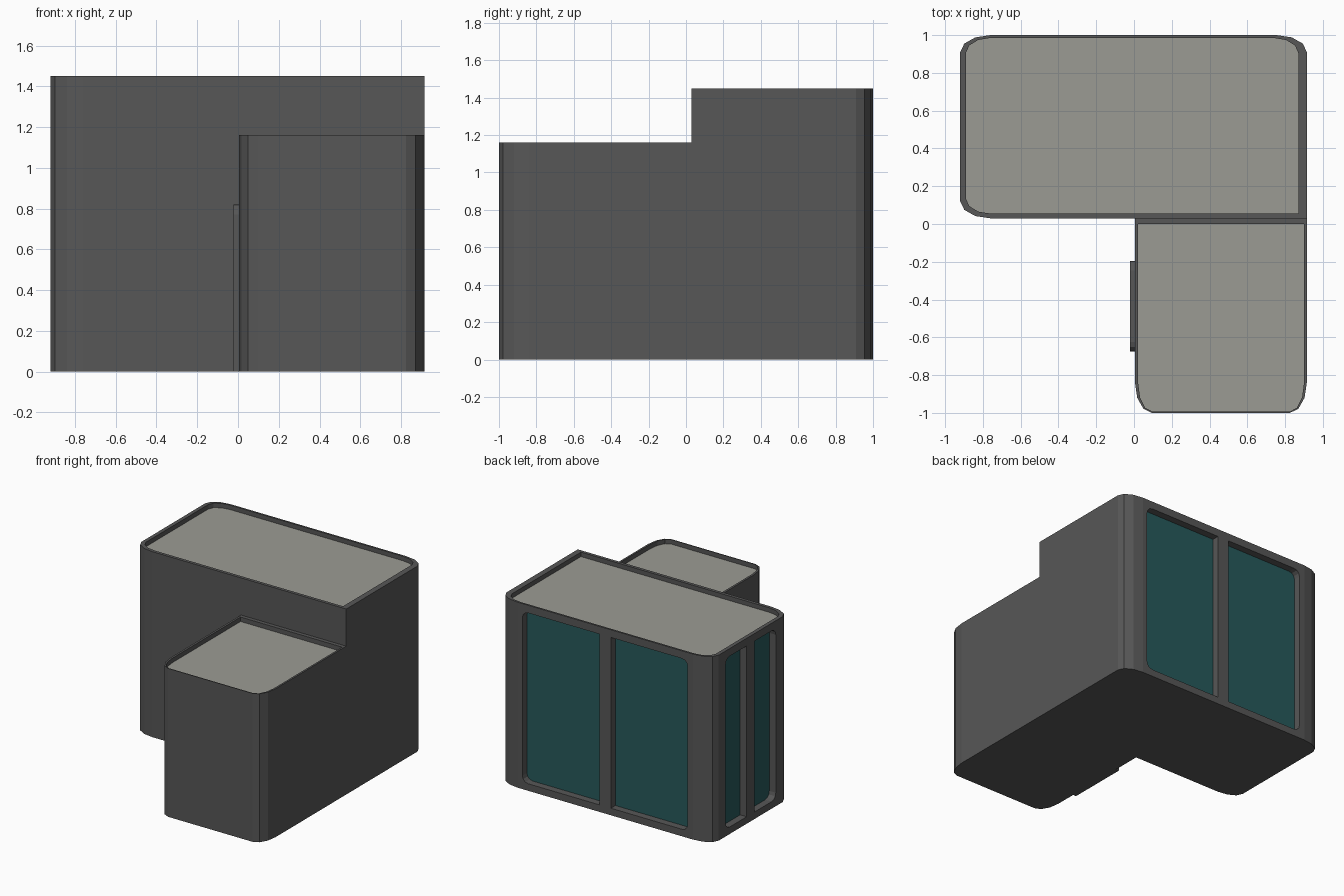
import bpy, bmesh, math
from mathutils import Vector

if "Cube" in bpy.data.objects:
    bpy.data.objects.remove(bpy.data.objects["Cube"])


def material(name, color):
    m = bpy.data.materials.new(name)
    m.diffuse_color = (*color, 1)
    m.use_nodes = True
    m.node_tree.nodes["Principled BSDF"].inputs["Base Color"].default_value = m.diffuse_color
    return m


WALL = material("charcoal_wall", (0.095, 0.095, 0.095))
ROOF = material("pale_roof", (0.33, 0.33, 0.295))
GLASS = material("teal_glass", (0.02, 0.1, 0.105))


def rounded_rect(x0, x1, y0, y1, radii, segs=3):
    """Outline from the low-low corner, counter-clockwise; radii (rx, ry) or None."""
    pts = []
    corners = [(x0, y0, 1, 1), (x1, y0, -1, 1), (x1, y1, -1, -1), (x0, y1, 1, -1)]
    for i, ((x, y, sx, sy), r) in enumerate(zip(corners, radii)):
        if not r:
            pts.append((x, y))
            continue
        cx, cy = x + sx * r[0], y + sy * r[1]
        for k in range(segs + 1):
            a = math.pi + math.pi / 2 * (i + k / segs)
            pts.append((cx + r[0] * math.cos(a), cy + r[1] * math.sin(a)))
    return pts


def finish(name, bm, mats):
    bmesh.ops.recalc_face_normals(bm, faces=bm.faces)
    me = bpy.data.meshes.new(name)
    bm.to_mesh(me)
    bm.free()
    for m in mats:
        me.materials.append(m)
    ob = bpy.data.objects.new(name, me)
    bpy.context.collection.objects.link(ob)
    return ob


def bridge(bm, a, b):
    n = len(a)
    for i in range(n):
        j = (i + 1) % n
        bm.faces.new((a[i], a[j], b[j], b[i]))


def block(name, outer, inner, height, drop):
    """Solid volume with a parapet rim around a sunken roof."""
    bm = bmesh.new()
    rings = [[bm.verts.new((x, y, z)) for x, y in pts] for pts, z in
             ((outer, 0), (outer, height), (inner, height), (inner, height - drop))]
    for a, b in zip(rings, rings[1:]):
        bridge(bm, a, b)
    bm.faces.new(rings[0])
    bm.faces.new(rings[-1]).material_index = 1
    return finish(name, bm, (WALL, ROOF))


def prism(name, pts, place, d0, d1, mat):
    """Outline extruded from depth d0 to d1; place maps (u, z, depth) to a point."""
    bm = bmesh.new()
    a, b = [[bm.verts.new(Vector(place(u, z, d))) for u, z in pts] for d in (d0, d1)]
    bridge(bm, a, b)
    bm.faces.new(a)
    bm.faces.new(b)
    return finish(name, bm, (mat,))


# Tall rear volume, square only where it runs on into the front wing
R, RI = (0.16, 0.09), (0.13, 0.08)
tall = block("tall_block",
             rounded_rect(-0.92, 0.915, 0.03, 1.0, (R, None, R, R)),
             rounded_rect(-0.89, 0.87, 0.055, 0.985, (RI, None, RI, RI)),
             1.45, 0.035)

# Low front wing
R, RI = (0.09, 0.16), (0.075, 0.15)
block("low_wing",
      rounded_rect(0.005, 0.915, -1.0, 0.03, (R, R, None, None)),
      rounded_rect(0.022, 0.9, -0.993, 0.0, (RI, RI, None, None)),
      1.16, 0.035)


# Paired windows on the back and left walls, split by a flush mullion
def on_back(u, z, d):
    return (u, 1.0 - d, z)


def on_left(u, z, d):
    return (-0.92 + d, u, z)


DEPTH, Z0, Z1, R = 0.06, 0.055, 1.39, (0.05, 0.05)
for wall, place, centre, half in (("back", on_back, 0.0, 0.715),
                                  ("left", on_left, 0.515, 0.31)):
    for side, lo, hi, radii in (("a", -half, -0.05, (R, None, None, R)),
                                ("b", 0.05, half, (None, R, R, None))):
        pts = rounded_rect(centre + lo, centre + hi, Z0, Z1, radii)
        cutter = prism("window_cutter", pts, place, -0.05, DEPTH, WALL)
        cutter.hide_render = True
        mod = tall.modifiers.new("window", 'BOOLEAN')
        mod.operation, mod.solver, mod.object = 'DIFFERENCE', 'EXACT', cutter
        bpy.context.view_layer.objects.active = tall
        bpy.ops.object.modifier_apply(modifier=mod.name)
        bpy.data.objects.remove(cutter)
        prism(f"{wall}_window_{side}", pts, place, DEPTH - 0.004, DEPTH + 0.002, GLASS)


# Door slab on the left side of the wing
def on_wing(u, z, d):
    return (0.005 + d, u, z)


prism("side_door", rounded_rect(-0.675, -0.195, 0.0, 0.82, (None, None, R, R)),
      on_wing, -0.027, 0.01, WALL)
